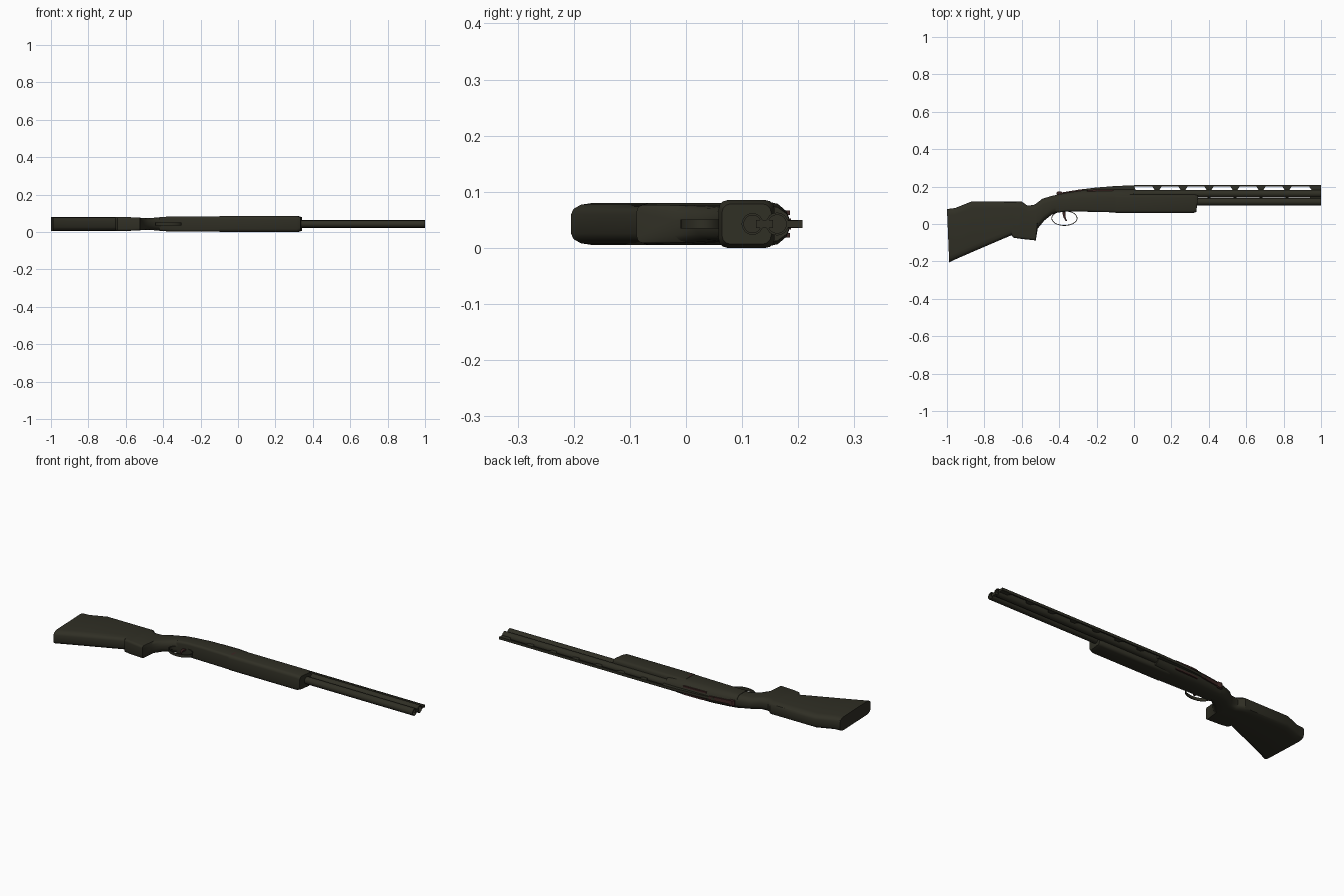
import bpy, bmesh, math
from mathutils import Vector, Matrix

if "Cube" in bpy.data.objects:
    bpy.data.objects.remove(bpy.data.objects["Cube"])

C = 0.0425  # height of the centre plane; the model lies on its side


def material(name, rgb):
    m = bpy.data.materials.new(name)
    m.diffuse_color = (*rgb, 1)
    m.use_nodes = True
    m.node_tree.nodes["Principled BSDF"].inputs["Base Color"].default_value = m.diffuse_color
    return m


OLIVE = material("dark olive", (0.029, 0.028, 0.018))
RED = material("dark red brown", (0.048, 0.020, 0.018))


def finish(bm, name, mat, angle=35):
    bmesh.ops.recalc_face_normals(bm, faces=bm.faces[:])
    me = bpy.data.meshes.new(name)
    bm.to_mesh(me)
    bm.free()
    ob = bpy.data.objects.new(name, me)
    bpy.context.collection.objects.link(ob)
    me.materials.append(mat)
    bpy.ops.object.select_all(action='DESELECT')
    ob.select_set(True)
    bpy.context.view_layer.objects.active = ob
    bpy.ops.object.shade_smooth_by_angle(angle=math.radians(angle))
    return ob


def section(xb, xt, yb, yt, hw, rb, rt, n=3):
    """Rounded outline in the y-z plane; rb, rt are (z, y) corner radii."""
    pts = []
    for sz, sy, (rz, ry) in ((1, 1, rt), (-1, 1, rt), (-1, -1, rb), (1, -1, rb)):
        arc = []
        for i in range(n + 1):
            a = math.pi / 2 * i / n
            z = sz * (hw - rz + rz * math.cos(a))
            y = (yt if sy > 0 else yb) + sy * ry * (math.sin(a) - 1)
            arc.append((y, z))
        pts += arc if sz == sy else arc[::-1]
    return [Vector((xb + (xt - xb) * (y - yb) / (yt - yb), y, C + z)) for y, z in pts]


def loft(name, sections, mat):
    bm = bmesh.new()
    rings = [[bm.verts.new(p) for p in s] for s in sections]
    for a, b in zip(rings, rings[1:]):
        for i in range(len(a)):
            j = (i + 1) % len(a)
            bm.faces.new((a[i], a[j], b[j], b[i]))
    bm.faces.new(rings[0])
    bm.faces.new(rings[-1])
    return finish(bm, name, mat)


def plate(name, profile, hw, mat, zc=C):
    """Extrude an x-y profile to a thickness of 2*hw."""
    bm = bmesh.new()
    f = bm.faces.new([bm.verts.new((x, y, zc - hw)) for x, y in profile])
    r = bmesh.ops.extrude_face_region(bm, geom=[f])
    vs = [v for v in r['geom'] if isinstance(v, bmesh.types.BMVert)]
    bmesh.ops.translate(bm, verts=vs, vec=(0, 0, 2 * hw))
    return finish(bm, name, mat)


def tube(name, x0, x1, y, r, mat):
    """Barrel with a recessed muzzle."""
    bm = bmesh.new()
    rings = []
    for x, rad in ((x0, r), (x1, r), (x1, r * 0.8), (x1 - 0.04, r * 0.8)):
        rings.append([bm.verts.new((x, y + rad * math.cos(i * math.pi / 8),
                                    C + rad * math.sin(i * math.pi / 8))) for i in range(16)])
    for a, b in zip(rings, rings[1:]):
        for i in range(16):
            j = (i + 1) % 16
            bm.faces.new((a[i], a[j], b[j], b[i]))
    bm.faces.new(rings[0])
    bm.faces.new(rings[-1])
    return finish(bm, name, mat)


# Stock with raised comb and pistol grip
K = (0.02, 0.035)
G = (0.012, 0.012)
W = (0.025, 0.03)
loft("stock", [
    section(-0.988, -1.0, -0.205, 0.08, 0.037, K, K),
    section(-0.957, -0.957, -0.19, 0.085, 0.037, K, K),
    section(-0.87, -0.87, -0.152, 0.12, 0.037, K, K),
    section(-0.655, -0.655, -0.06, 0.12, 0.037, K, K),
    section(-0.645, -0.645, -0.073, 0.12, 0.037, G, K),
    section(-0.60, -0.60, -0.08, 0.12, 0.037, G, K),
    section(-0.57, -0.57, -0.083, 0.098, 0.036, G, W),
    section(-0.525, -0.535, -0.088, 0.102, 0.034, G, W),
    section(-0.515, -0.525, -0.025, 0.108, 0.033, W, W),
    section(-0.48, -0.49, 0.018, 0.135, 0.031, W, W),
    section(-0.44, -0.44, 0.05, 0.150, 0.034, W, W),
    section(-0.40, -0.40, 0.065, 0.158, 0.037, W, W)], OLIVE)

# Receiver: rounded top, flat belly
B = (0.012, 0.012)
loft("receiver", [
    section(-0.42, -0.42, 0.060, 0.155, 0.037, B, (0.026, 0.03)),
    section(-0.36, -0.36, 0.066, 0.168, 0.040, B, (0.034, 0.04)),
    section(-0.27, -0.27, 0.066, 0.182, 0.041, B, (0.038, 0.045)),
    section(-0.10, -0.10, 0.062, 0.186, 0.041, B, (0.038, 0.045)),
    section(0.0, 0.0, 0.064, 0.186, 0.034, B, (0.032, 0.045))], OLIVE)

# Fore-end with bevelled nose
F = (0.016, 0.016)
loft("fore_end", [
    section(-0.10, -0.10, 0.058, 0.158, 0.0425, F, F),
    section(0.315, 0.325, 0.058, 0.158, 0.0425, F, F),
    section(0.333, 0.343, 0.064, 0.152, 0.036, F, F)], OLIVE)

# Barrels
tube("lower_barrel", -0.1, 1.0, 0.1185, 0.0195, OLIVE)
tube("upper_barrel", -0.1, 1.0, 0.1625, 0.0205, OLIVE)

# Sighting rib: solid ramp, top bar and wedge posts
plate("rib_ramp", [(-0.36, 0.16), (0.01, 0.178), (0.0, 0.207), (-0.10, 0.203),
                   (-0.2, 0.195), (-0.30, 0.183)], 0.007, OLIVE)
plate("rib_bar", [(0.0, 0.2005), (1.0, 0.2005), (1.0, 0.2075), (0.0, 0.2075)], 0.007, OLIVE)
posts = [0.123 + 0.139 * k for k in range(6)]
for i, x in enumerate(posts):
    plate(f"rib_post_{i + 1}", [(x - 0.012, 0.18), (x + 0.012, 0.18),
                                (x + 0.026, 0.203), (x - 0.026, 0.203)], 0.006, OLIVE)
    if x > 0.3:
        plate(f"barrel_spacer_{i + 1}", [(x - 0.008, 0.13), (x + 0.008, 0.13),
                                         (x + 0.008, 0.15), (x - 0.008, 0.15)], 0.005, OLIVE)
plate("front_rib_post", [(0.95, 0.18), (1.0, 0.18), (1.0, 0.203), (0.935, 0.203)], 0.006, OLIVE)
plate("muzzle_spacer", [(0.94, 0.125), (1.0, 0.125), (1.0, 0.155), (0.94, 0.155)], 0.007, OLIVE)

# Trigger guard: flat oval band
bm = bmesh.new()
N = 28
loops = []
for i in range(N):
    a = 2 * math.pi * i / N
    loops.append([bm.verts.new((-0.372 + (0.066 + d) * math.cos(a),
                                0.031 + (0.037 + d) * math.sin(a), C + z))
                  for d, z in ((0, -0.008), (0.004, -0.008), (0.004, 0.008), (0, 0.008))])
for i in range(N):
    p, q = loops[i], loops[(i + 1) % N]
    for k in range(4):
        bm.faces.new((p[k], p[(k + 1) % 4], q[(k + 1) % 4], q[k]))
finish(bm, "trigger_guard", OLIVE)

# Trigger
plate("trigger", [(-0.385, 0.07), (-0.365, 0.07), (-0.367, 0.04), (-0.358, 0.017),
                  (-0.366, 0.015), (-0.378, 0.038)], 0.004, RED)

# Top lever and its thumb knob
plate("top_lever", [(-0.40, 0.155), (-0.27, 0.178), (-0.27, 0.187), (-0.33, 0.178),
                    (-0.39, 0.168)], 0.010, RED)
plate("lever_knob", [(-0.412, 0.158), (-0.385, 0.160), (-0.385, 0.172), (-0.405, 0.175),
                     (-0.415, 0.168)], 0.014, RED)

# Side inlays and hinge plates on both sides
for side, s in (("left", 1), ("right", -1)):
    plate(f"{side}_inlay", [(-0.25, 0.172), (-0.11, 0.178), (-0.11, 0.185), (-0.21, 0.184),
                            (-0.25, 0.180)], 0.004, RED, C + s * 0.020)
    plate(f"{side}_hinge_plate", [(-0.098, 0.078), (-0.086, 0.078), (-0.086, 0.108),
                                  (-0.098, 0.108)], 0.0009, RED, C + s * 0.0416)
